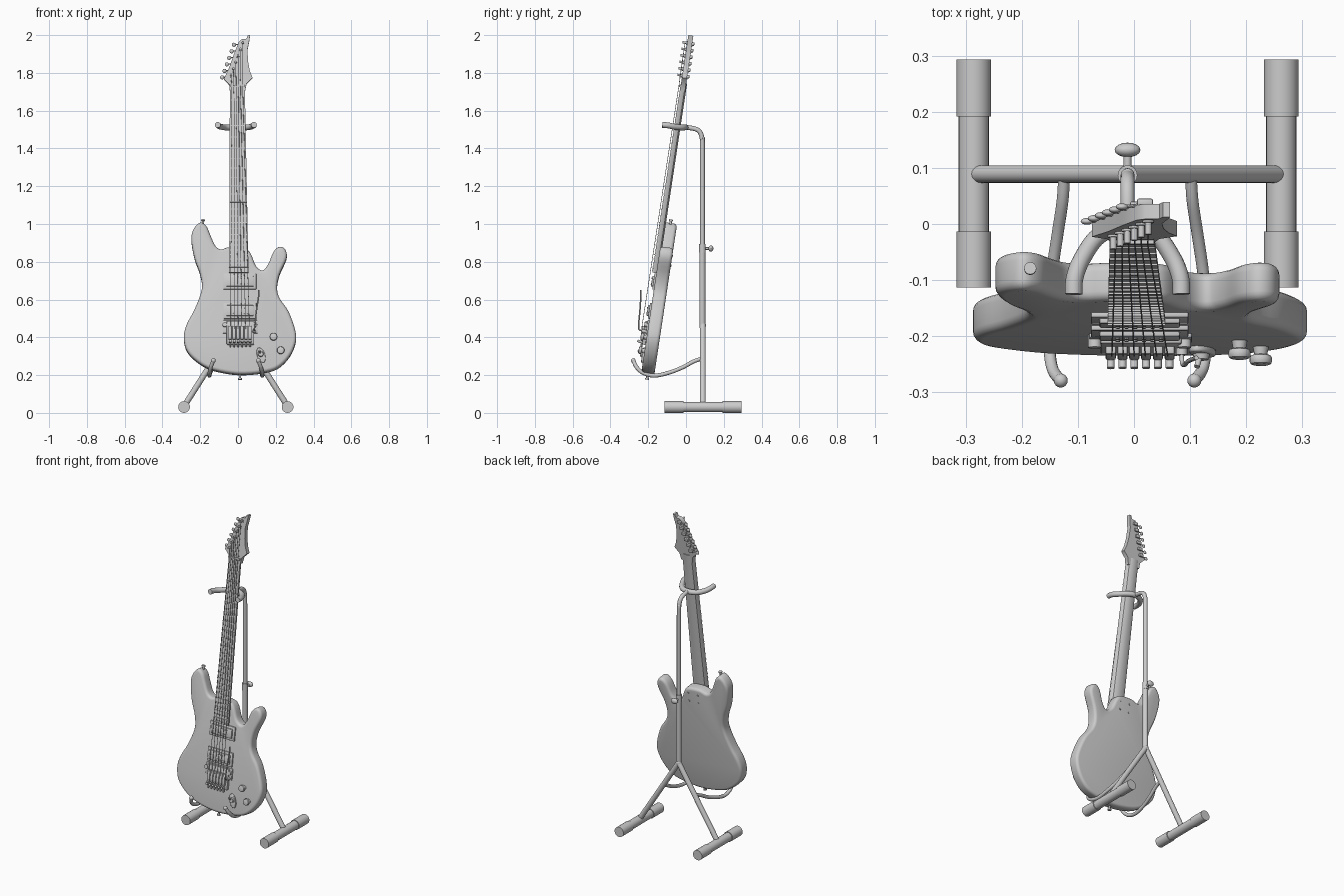
import bpy, bmesh, math
from mathutils import Vector

if "Cube" in bpy.data.objects:
    bpy.data.objects.remove(bpy.data.objects["Cube"])

TILT = math.radians(8.6)
CX = -0.0115                       # stand centre line


def G(x, z, w):
    """Guitar point: x, height on the body's front plane, depth behind that plane."""
    return Vector((x, -0.238 + (z - 0.205) * math.tan(TILT) + w * math.cos(TILT),
                   z - w * math.sin(TILT)))


def add_mesh(name, bm, bevel=0, seg=3):
    bmesh.ops.recalc_face_normals(bm, faces=bm.faces)
    me = bpy.data.meshes.new(name)
    bm.to_mesh(me)
    bm.free()
    ob = bpy.data.objects.new(name, me)
    bpy.context.collection.objects.link(ob)
    if bevel:
        m = ob.modifiers.new("bevel", 'BEVEL')
        m.width, m.segments, m.use_clamp_overlap = bevel, seg, False
        m.limit_method, m.angle_limit = 'ANGLE', math.radians(40)
    return ob


def loft(name, rings, bevel=0, seg=3):
    bm = bmesh.new()
    vs = [[bm.verts.new(p) for p in r] for r in rings]
    n = len(vs[0])
    for a, b in zip(vs, vs[1:]):
        for i in range(n):
            bm.faces.new((a[i], a[(i + 1) % n], b[(i + 1) % n], b[i]))
    bm.faces.new(vs[0])
    bm.faces.new(vs[-1])
    return add_mesh(name, bm, bevel, seg)


def slab(name, pts, w0, w1, bevel=0, seg=3):
    return loft(name, [[G(x, z, w) for x, z in pts] for w in (w0, w1)], bevel, seg)


def box(name, x0, x1, z0, z1, w0, w1, bevel=0):
    return slab(name, [(x0, z0), (x1, z0), (x1, z1), (x0, z1)], w0, w1, bevel, 2)


def rod(name, p, q, r, r2=None, seg=20, bevel=0):
    p, q = Vector(p), Vector(q)
    d = q - p
    bm = bmesh.new()
    bmesh.ops.create_cone(bm, cap_ends=True, segments=seg, radius1=r,
                          radius2=r if r2 is None else r2, depth=d.length)
    bm.transform(d.to_track_quat('Z', 'Y').to_matrix().to_4x4())
    bmesh.ops.translate(bm, verts=bm.verts, vec=(p + q) / 2)
    return add_mesh(name, bm, bevel, 2)


def ball(name, c, size):
    bm = bmesh.new()
    bmesh.ops.create_uvsphere(bm, u_segments=16, v_segments=10, radius=1)
    bmesh.ops.scale(bm, verts=bm.verts, vec=size)
    bmesh.ops.translate(bm, verts=bm.verts, vec=c)
    return add_mesh(name, bm)


def smooth(pts, n=5, closed=False):
    """Catmull-Rom interpolation through the points."""
    pts = [Vector(p) for p in pts]
    k, out = len(pts), []
    at = (lambda i: pts[i % k]) if closed else (lambda i: pts[max(0, min(k - 1, i))])
    for i in range(k if closed else k - 1):
        a, b, c, d = (at(i + j) for j in (-1, 0, 1, 2))
        for s in range(n):
            t = s / n
            out.append(0.5 * (2 * b + (c - a) * t + (2 * a - 5 * b + 4 * c - d) * t * t
                              + (3 * b - a - 3 * c + d) * t ** 3))
    return out if closed else out + [pts[-1]]


def tube(name, pts, r, n=6):
    cu = bpy.data.curves.new(name, 'CURVE')
    cu.dimensions, cu.bevel_depth, cu.bevel_resolution, cu.use_fill_caps = '3D', r, 4, True
    path = smooth(pts, n)
    sp = cu.splines.new('POLY')
    sp.points.add(len(path) - 1)
    for q, p in zip(sp.points, path):
        q.co = (*p, 1)
    ob = bpy.data.objects.new(name, cu)
    bpy.context.collection.objects.link(ob)
    return ob


# --- guitar body
outline = [(-.2, 1.01), (-.235, .975), (-.247, .92), (-.23, .82), (-.2, .735), (-.192, .655),
           (-.23, .55), (-.272, .47), (-.287, .40), (-.267, .325), (-.2, .262), (-.125, .228),
           (0, .207), (.125, .215), (.21, .24), (.272, .30), (.305, .375), (.303, .44),
           (.267, .54), (.22, .61), (.207, .665), (.22, .735), (.257, .82), (.25, .867),
           (.22, .882), (.188, .855), (.16, .79), (.13, .757), (.095, .78), (.065, .85),
           (.03, .875), (-.045, .88), (-.09, .868), (-.12, .887), (-.145, .94), (-.167, .99)]
slab("body", smooth(outline, 4, True), 0, .07, .017, 4)

# --- neck, frets and dot inlays
NUT, END = 1.725, .74


def edges(z):
    t = (z - END) / (NUT - END)
    return -.047 + .004 * t, .056 - .02 * t


def neck_ring(z):
    l, r = edges(z)
    c, h = (l + r) / 2, (r - l) / 2
    prof = [(-1, -.022), (1, -.022), (1, -.012), (.8, .003), (.4, .011),
            (-.4, .011), (-.8, .003), (-1, -.012)]
    return [G(c + h * a, z, w) for a, w in prof]


loft("neck", [neck_ring(END), neck_ring(NUT + .02)])
for i in range(1, 25):
    z = NUT - 1.3 * (1 - 2 ** (-i / 12))
    l, r = edges(z)
    box("fret", l, r, z - .002, z + .002, -.0255, -.02)
    if i in (3, 5, 7, 9, 12, 15, 17, 19, 21, 24):
        zi = z + .65 * 2 ** (-i / 12) * .06
        rod("inlay", G((l + r) / 2, zi, -.0226), G((l + r) / 2, zi, -.02), .005, seg=12)
box("nut", *edges(NUT), NUT - .004, NUT + .008, -.029, -.015)

# --- headstock with tuners
head = [(-.043, 1.70), (-.046, 1.735), (-.075, 1.765), (-.045, 1.83), (-.02, 1.90), (.005, 1.962),
        (.02, 1.975), (.045, 1.978), (.052, 1.997), (.064, 1.997), (.06, 1.97), (.05, 1.92),
        (.053, 1.86), (.062, 1.81), (.077, 1.772), (.045, 1.74), (.037, 1.70)]
slab("headstock", head, -.021, .006)
posts = []
for i in range(6):
    x, z = -.037 + .0125 * i, 1.783 + .0345 * i
    posts.append((x, z))
    rod("tuner_post", G(x, z, -.046), G(x, z, .006), .006, seg=12)
    rod("tuner_washer", G(x, z, -.025), G(x, z, -.02), .01, seg=16)
    box("tuner_housing", x - .02, x + .008, z - .01, z + .008, .005, .018, .003)
    rod("tuner_shaft", G(x, z, .009), G(x - .042, z - .006, .005), .003, seg=8)
    ball("tuner_knob", G(x - .047, z - .006, .005), (.011, .006, .011))

# --- pickups
for z in (.695, .54):
    box("pickup_ring", -.077, .097, z - .042, z + .042, -.009, .002, .003)
    box("pickup_coils", -.062, .082, z - .028, z + .028, -.018, 0, .004)
    for dz in (-.014, .014):
        for i in range(6):
            x = .01 + (i - 2.5) * .0155
            rod("pole_piece", G(x, z + dz, -.0205), G(x, z + dz, -.015), .004, seg=10)

# --- tremolo bridge, strings and arm
box("bridge_recess_frame", -.08, .103, .42, .49, -.008, .002, .003)
box("bridge_plate", -.06, .085, .36, .485, -.018, 0, .004)
for i in range(6):
    x = .011 + (i - 2.5) * .021
    box("saddle", x - .009, x + .009, .385, .455, -.032, -.015, .003)
    rod("fine_tuner", G(x, .375, -.045), G(x, .37, -.012), .007, seg=12)
    rod("saddle_bolt", G(x, .345, -.02), G(x, .39, -.022), .005, seg=10)
    a, b = G(x * .95, .44, -.033), G(-.004 + (i - 2.5) * .0115, NUT + .002, -.03)
    rod("string", a, b, .0015, seg=6)
    rod("string_end", b, G(*posts[i], -.032), .0015, seg=6)
for x in (-.07, .09):
    rod("bridge_stud", G(x, .465, -.022), G(x, .465, 0), .012, seg=16)
rod("arm_socket", G(.085, .43, -.03), G(.085, .43, 0), .01, seg=16)
tube("tremolo_arm", [G(.085, .43, -.025), G(.086, .435, -.045), G(.09, .46, -.052),
                     G(.097, .53, -.056), G(.108, .60, -.062), G(.111, .64, -.067)], .004)

# --- controls, output jack, strap pins, neck screws
for x, z in ((.188, .40), (.226, .328)):
    rod("knob_stem", G(x, z, -.016), G(x, z, 0), .011, .014)
    rod("knob_cap", G(x, z, -.032), G(x, z, -.014), .02, bevel=.006)
oval = [(.122 + .022 * math.cos(t) - .01 * math.sin(t), .305 + .04 * math.sin(t))
        for t in (i * math.tau / 28 for i in range(28))]
slab("jack_plate", oval, -.01, .002, .004)
rod("jack_ring", G(.12, .31, -.02), G(.12, .31, -.005), .013, .016)
rod("jack_switch", G(.112, .325, -.035), G(.12, .31, -.005), .005, seg=12)
for x, z, s in ((-.185, .995, 1), (.01, .215, -1)):
    rod("strap_pin", G(x, z, .035), G(x, z + s * .028, .035), .006, seg=14)
    rod("strap_pin_head", G(x, z + s * .026, .035), G(x, z + s * .034, .035), .011, seg=16)
for x in (-.03, .035):
    for z in (.79, .84):
        rod("neck_screw", G(x, z, .066), G(x, z, .073), .006, seg=12)

# --- stand post and height clamp
rod("stand_lower_post", (CX, .087, .45), (CX, .087, .88), .0155)
tube("stand_upper_post", [(CX, .087, .8), (CX, .087, 1.4), (CX, .085, 1.45), (CX, .075, 1.485),
                          (CX, .05, 1.503), (CX, -.005, 1.513)], .0125)
rod("clamp_collar", (CX, .087, .85), (CX, .087, .895), .0175)
rod("clamp_bolt", (CX, .09, .87), (CX, .13, .87), .007, seg=12)
ball("clamp_knob", (CX, .132, .87), (.023, .013, .017))

# --- neck yoke: half path mirrored about the stand centre
half = [(.096, -.125, 1.525), (.094, -.095, 1.522), (.08, -.06, 1.515), (.05, -.02, 1.511)]
yoke = [(CX - x, y, z) for x, y, z in half] + [(CX, -.002, 1.512)]
yoke += [(CX + x, y, z) for x, y, z in reversed(half)]
tube("neck_yoke", yoke, .0155)

# --- legs, feet and body cradle arms, one per side
ball("leg_joint", (CX, .089, .465), (.017, .017, .017))
for s in (-1, 1):
    fx = CX + s * .274
    rod("stand_leg", (CX, .089, .465), (fx, .089, .035), .0155)
    rod("foot_bar", (fx, -.10, .031), (fx, .28, .031), .027, seg=24)
    for y0, y1 in ((-.113, -.013), (.192, .293)):
        rod("foot_sleeve", (fx, y0, .031), (fx, y1, .031), .031, seg=24)
    arm = [(.113, .085, .288), (.116, .04, .272), (.125, -.02, .24), (.135, -.09, .213),
           (.14, -.167, .197), (.139, -.225, .211), (.133, -.26, .24), (.119, -.279, .277)]
    arm = [(CX + s * x, y, z) for x, y, z in arm]
    tube("cradle_arm", arm, .0105)
    ball("cradle_tip", arm[-1], (.0125, .0125, .0125))

# --- apply modifiers, turn curves into meshes, shade
bpy.ops.object.select_all(action='SELECT')
bpy.context.view_layer.objects.active = bpy.data.objects["body"]
bpy.ops.object.convert(target='MESH')
bpy.ops.object.shade_smooth_by_angle(angle=math.radians(35))
